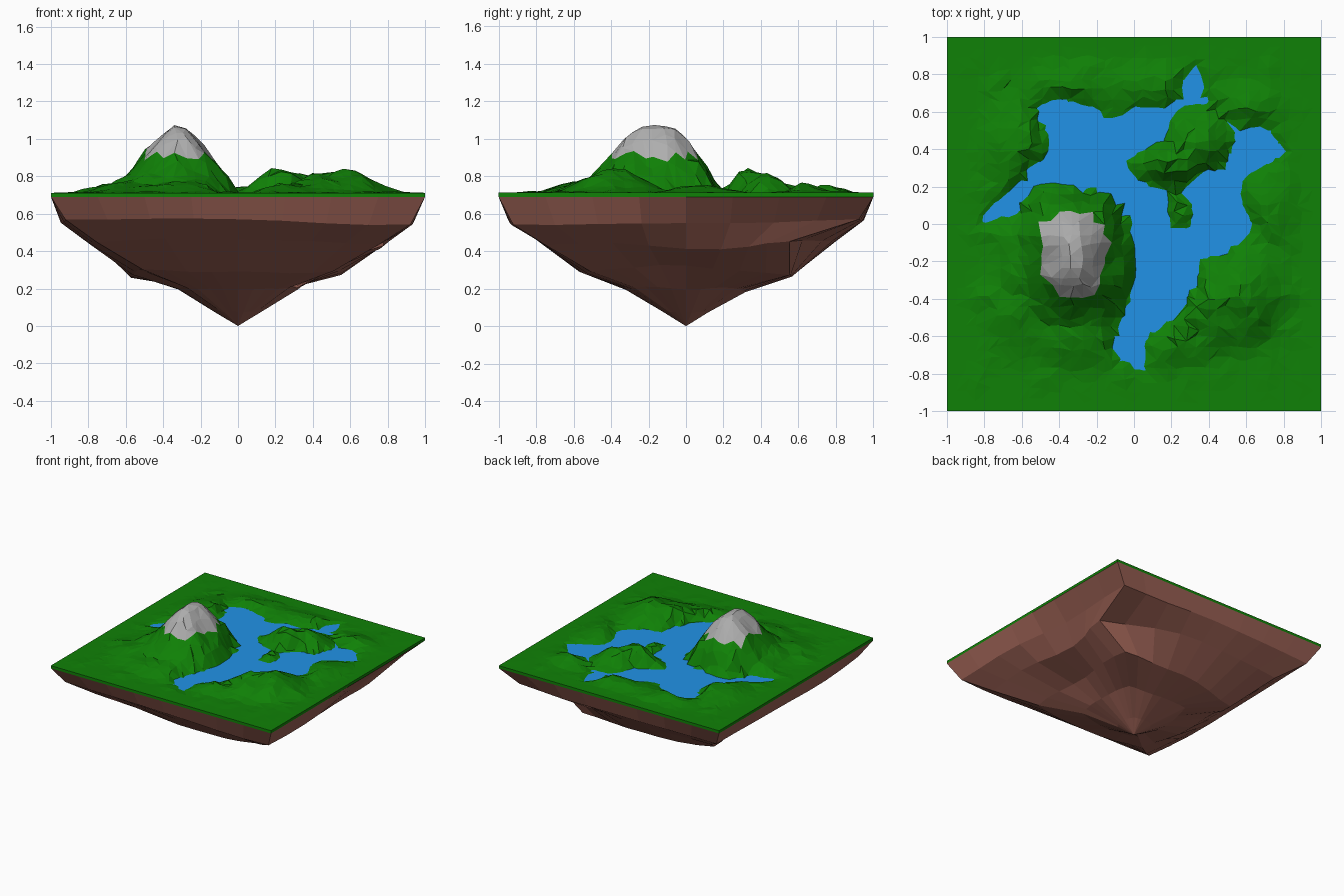
import bpy, bmesh, math, random
from mathutils import Vector, noise

if "Cube" in bpy.data.objects:
    bpy.data.objects.remove(bpy.data.objects["Cube"])

random.seed(4)
GROUND, WATER, SLAB = 0.712, 0.704, 0.69

# Shorelines: lake outline, then the two islands inside it
LAKE = [(-.82, 0), (-.81, .08), (-.62, .21), (-.56, .33), (-.45, .37), (-.5, .5), (-.55, .63),
        (-.4, .68), (-.18, .63), (-.16, .56), (-.08, .57), (0, .63), (.2, .63), (.26, .77),
        (.34, .86), (.41, .64), (.5, .55), (.7, .53), (.84, .36), (.72, .32), (.59, .25),
        (.58, .12), (.66, -.02), (.5, -.17), (.37, -.19), (.36, -.3), (.3, -.42), (.15, -.58),
        (.07, -.6), (.06, -.77), (-.02, -.79), (-.12, -.66), (-.1, -.54), (-.03, -.4),
        (0, -.2), (-.04, -.02), (-.12, .14), (-.3, .17), (-.48, .21), (-.56, .15), (-.62, .03)]
ISLAND = [(-.05, .33), (.03, .37), (.18, .45), (.21, .59), (.3, .65), (.45, .61), (.55, .47),
          (.46, .32), (.36, .29), (.23, .16), (.02, .24)]
ISLET = [(.22, .2), (.3, .1), (.29, -.02), (.2, -.01), (.19, .1)]

# Hills: x, y, x radius, y radius, height
HILLS = [(.25, .34, .2, .12, .13), (.32, .4, .17, .14, .11), (.58, -.38, .2, .24, .12),
         (.42, -.45, .2, .2, .1), (.25, -.62, .2, .12, .05), (-.6, .42, .2, .25, .06),
         (-.3, .74, .3, .12, .035), (.1, .74, .25, .12, .035), (.6, .63, .2, .12, .04),
         (.73, .1, .13, .2, .04), (-.6, -.42, .2, .25, .05), (-.3, -.6, .25, .15, .06),
         (.24, .08, .06, .09, .04)]
MOUNTAIN = [(0, .37), (.06, .33), (.12, .27), (.17, .2), (.22, .14), (.28, .08), (.38, .03), (.5, 0)]


def signed_distance(poly, x, y):
    """Distance to a polygon's edge, positive inside."""
    best, inside = 9, False
    for (ax, ay), (bx, by) in zip(poly, poly[1:] + poly[:1]):
        dx, dy = bx - ax, by - ay
        t = max(0, min(1, ((x - ax) * dx + (y - ay) * dy) / (dx * dx + dy * dy)))
        best = min(best, math.hypot(x - ax - t * dx, y - ay - t * dy))
        if (ay > y) != (by > y) and x < ax + dx * (y - ay) / dy:
            inside = not inside
    return best if inside else -best


def interpolate(points, r):
    for (r0, h0), (r1, h1) in zip(points, points[1:]):
        if r <= r1:
            return h0 + (h1 - h0) * (r - r0) / (r1 - r0)
    return points[-1][1]


def height(x, y):
    land = max(-signed_distance(LAKE, x, y), signed_distance(ISLAND, x, y),
               signed_distance(ISLET, x, y))
    if land < 0:
        return WATER + max(-.012, land * .3)
    r = math.hypot(x + .32, y - max(-.22, min(-.1, y)))
    rough = noise.noise(Vector((x * 7, y * 7, 2)))
    h = interpolate(MOUNTAIN, max(0, r * (1 + .25 * rough)))
    for hx, hy, rx, ry, top in HILLS:
        d = math.hypot((x - hx) / rx, (y - hy) / ry)
        if d < 1.5:
            h = max(h, top * (.5 + .5 * math.cos(math.pi * d / 1.5)) * (1 + .4 * rough))
    edge = max(0, min(1, (.97 - max(abs(x), abs(y))) / .15))
    h += edge * max(0, noise.noise(Vector((x * 9, y * 9, 7)))) * .02
    shore = min(1, land / .05)
    return WATER + (GROUND - WATER) * min(1, land / .02) + h * shore * edge


def material(name, color):
    m = bpy.data.materials.new(name)
    m.diffuse_color = (*color, 1)
    m.use_nodes = True
    m.node_tree.nodes["Principled BSDF"].inputs["Base Color"].default_value = m.diffuse_color
    return m


def add(name, verts, faces, mat):
    mesh = bpy.data.meshes.new(name)
    mesh.from_pydata(verts, [], faces)
    bm = bmesh.new()
    bm.from_mesh(mesh)
    bmesh.ops.delete(bm, geom=[v for v in bm.verts if not v.link_faces], context='VERTS')
    bm.to_mesh(mesh)
    bm.free()
    mesh.materials.append(mat)
    ob = bpy.data.objects.new(name, mesh)
    bpy.context.collection.objects.link(ob)
    return ob


green = material("grass", (.005, .22, .002))
blue = material("water", (.015, .29, .8))
brown = material("earth", (.33, .12, .09))
grey = material("rock", (.42, .42, .42))

# Terrain: jittered grid lifted by the height function
N = 36
verts = []
for j in range(N + 1):
    for i in range(N + 1):
        x, y = 2 * i / N - 1, 2 * j / N - 1
        if 0 < i < N and 0 < j < N:
            x += random.uniform(-.016, .016)
            y += random.uniform(-.016, .016)
        verts.append((x, y, height(x, y)))
grass, rock = [], []
for j in range(N):
    for i in range(N):
        a = j * (N + 1) + i
        b, c, d = a + 1, a + N + 2, a + N + 1
        tris = [(a, b, c), (a, c, d)] if random.random() < .5 else [(a, b, d), (b, c, d)]
        for t in tris:
            z = sum(verts[k][2] for k in t) / 3
            (rock if z > .915 else grass).append(t)

# Slab edge below the grass rim
rim = ([i for i in range(N)] + [N + j * (N + 1) for j in range(N)]
       + [N * (N + 1) + N - i for i in range(N)] + [(N - j) * (N + 1) for j in range(N)])
base = len(verts)
verts += [(verts[k][0], verts[k][1], SLAB) for k in rim]
n = len(rim)
for k in range(n):
    q = (k + 1) % n
    grass.append((rim[k], base + k, base + q, rim[q]))
add("grass_terrain", verts, grass, green)
add("rocky_peak", verts, rock, grey)

# Lake surface
add("lake_water", [(-.84, -.8, WATER), (.85, -.8, WATER), (.85, .86, WATER), (-.84, .86, WATER)],
    [(0, 1, 2, 3)], blue)

# Earth underside: square rings that round off towards the bottom point
RINGS = [(1, SLAB, 0), (.95, .56, .1), (.8, .45, .2), (.57, .28, .35), (.32, .2, .5), (.12, .075, .9)]
# Spurs and hollows: ring, direction on the square, offset
BUMPS = [(1, (1, 1), (-.05, 0, .01)), (1, (1, .25), (-.08, 0, 0)), (2, (1, 1), (.05, -.2, 0)),
         (2, (1, .2), (-.05, 0, -.03)), (3, (1, 1), (.04, .04, -.01)), (3, (1, -.1), (-.1, 0, .05)),
         (3, (-1, 1), (-.06, -.06, -.035)), (3, (-1, -1), (0, 0, .02)), (3, (1, -1), (0, 0, .02))]
S = 32
verts, faces = [], []
for k, (s, z, rounding) in enumerate(RINGS):
    for i in range(S):
        side, t = divmod(i, S // 4)
        u = 2 * t / (S // 4) - 1
        x, y = [(u, -1), (1, u), (-u, 1), (-1, -u)][side]
        f = 1 - rounding + rounding / math.hypot(x, y)
        p = Vector((x * s * f, y * s * f, z))
        if k:
            p.z += .03 * noise.noise(Vector((x * 1.5, y * 1.5, 5 + k * .6))) * min(1, z * 4)
        for ring, (bx, by), offset in BUMPS:
            if ring == k:
                p += Vector(offset) * math.exp(-((x - bx) ** 2 + (y - by) ** 2) / .2)
        verts.append(p)
for k in range(len(RINGS) - 1):
    for i in range(S):
        a, b = k * S + i, k * S + (i + 1) % S
        faces.append((a, a + S, b + S, b))
verts.append((0, 0, 0))
last = (len(RINGS) - 1) * S
faces += [(last + i, len(verts) - 1, last + (i + 1) % S) for i in range(S)]
add("earth_underside", verts, faces, brown)
